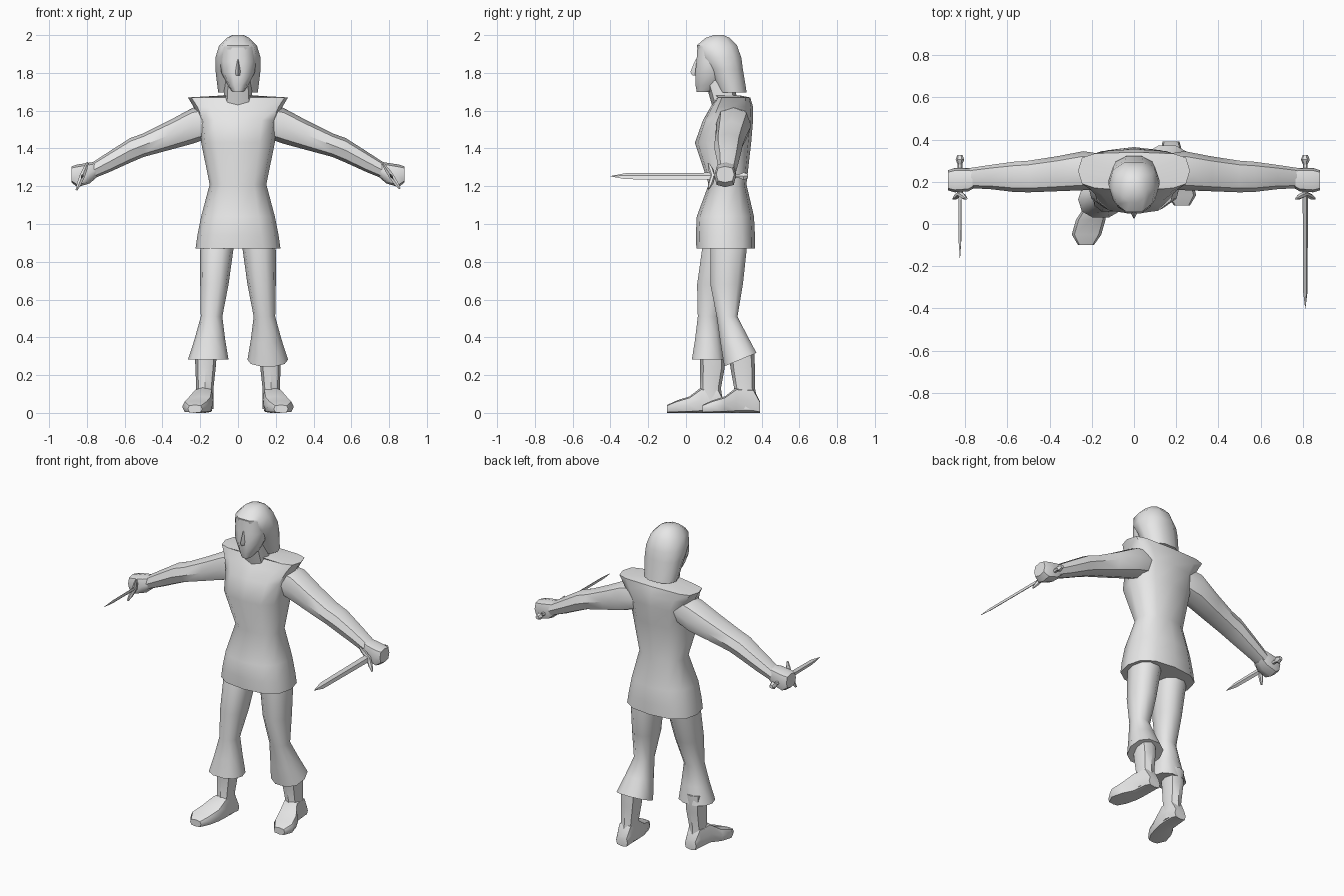
import bpy, bmesh, math
from mathutils import Vector

grey = bpy.data.materials.new("light grey")
grey.diffuse_color = (0.8, 0.8, 0.8, 1)


def ring(axis, n, t, a0, a1, b0, b1, power=2.3, tilt=0.0):
    """Rounded section across an axis; tilt shifts it along the axis from b0 to b1."""
    points = []
    for i in range(n):
        ang = 2 * math.pi * i / n
        c, s = math.cos(ang), math.sin(ang)
        c = math.copysign(abs(c) ** (2 / power), c) if abs(c) > 1e-6 else 0
        s = math.copysign(abs(s) ** (2 / power), s) if abs(s) > 1e-6 else 0
        a = (a0 + a1) / 2 + c * (a1 - a0) / 2
        b = (b0 + b1) / 2 + s * (b1 - b0) / 2
        p = [a, b]
        p.insert(axis, t + tilt * s)
        points.append(Vector(p))
    return points


def loft(name, axis, sections, n=10, smooth=45):
    bm = bmesh.new()
    rings = [[bm.verts.new(p) for p in ring(axis, n, *s)] for s in sections]
    for r, q in zip(rings, rings[1:]):
        for i in range(n):
            j = (i + 1) % n
            bm.faces.new((r[i], r[j], q[j], q[i]))
    bm.faces.new(rings[0])
    bm.faces.new(rings[-1])
    bmesh.ops.recalc_face_normals(bm, faces=bm.faces)
    mesh = bpy.data.meshes.new(name)
    bm.to_mesh(mesh)
    bm.free()
    mesh.materials.append(grey)
    ob = bpy.data.objects.new(name, mesh)
    bpy.context.collection.objects.link(ob)
    bpy.ops.object.select_all(action='DESELECT')
    ob.select_set(True)
    bpy.context.view_layer.objects.active = ob
    bpy.ops.object.shade_smooth_by_angle(angle=math.radians(smooth))
    return ob


def sided(s, a0, a1):
    """Mirror a left-right range for side s."""
    return (a0, a1) if s > 0 else (-a1, -a0)


# Tunic with flared shoulders and skirt
loft("tunic", 2, [
    (0.87, -0.225, 0.225, 0.055, 0.365, 2.6),
    (0.94, -0.215, 0.215, 0.052, 0.365, 2.5),
    (1.04, -0.195, 0.195, 0.057, 0.36, 2.4),
    (1.21, -0.15, 0.15, 0.12, 0.32, 2.4),
    (1.43, -0.195, 0.195, 0.047, 0.345, 2.6),
    (1.55, -0.205, 0.205, 0.09, 0.355, 2.8),
    (1.62, -0.235, 0.235, 0.13, 0.355, 3.2),
    (1.67, -0.265, 0.265, 0.165, 0.34, 4.0),
    (1.68, -0.09, 0.09, 0.15, 0.29, 2.3)], n=12)

# Neck, face and nose
loft("neck", 2, [(1.62, -0.08, 0.08, 0.14, 0.28), (1.76, -0.07, 0.07, 0.10, 0.25)], n=8)
loft("face", 2, [
    (1.70, -0.03, 0.03, 0.055, 0.14),
    (1.735, -0.055, 0.055, 0.047, 0.2),
    (1.80, -0.088, 0.088, 0.045, 0.22),
    (1.86, -0.095, 0.095, 0.052, 0.22),
    (1.94, -0.09, 0.09, 0.057, 0.22)])
loft("nose", 2, [
    (1.785, -0.018, 0.018, 0.035, 0.09),
    (1.805, -0.018, 0.018, 0.023, 0.09),
    (1.87, -0.006, 0.006, 0.05, 0.08)], n=4)

# Shoulder-length hair
loft("hair", 2, [
    (1.695, -0.105, 0.105, 0.17, 0.325, 2.2),
    (1.82, -0.12, 0.12, 0.115, 0.305, 2.3),
    (1.88, -0.12, 0.12, 0.07, 0.298, 2.3),
    (1.945, -0.10, 0.10, 0.052, 0.275, 2.3),
    (1.985, -0.06, 0.06, 0.10, 0.235),
    (2.0, -0.03, 0.03, 0.145, 0.20)])

# Limbs for each side; the right leg (s > 0) is set further back
for s, side in ((-1, "left"), (1, "right")):
    k = 1 if s > 0 else 0

    loft(side + "_arm", 0, [
        (s * 0.14, 0.16, 0.33, 1.46, 1.63),
        (s * 0.24, 0.16, 0.345, 1.425, 1.615),
        (s * 0.37, 0.155, 0.32, 1.39, 1.545),
        (s * 0.50, 0.15, 0.30, 1.355, 1.48),
        (s * 0.57, 0.152, 0.295, 1.325, 1.455),
        (s * 0.68, 0.165, 0.28, 1.275, 1.385),
        (s * 0.78, 0.17, 0.265, 1.235, 1.32)], n=8)
    loft(side + "_hand", 0, [
        (s * 0.75, 0.175, 0.26, 1.245, 1.33),
        (s * 0.785, 0.155, 0.265, 1.215, 1.325, 3),
        (s * 0.85, 0.15, 0.265, 1.195, 1.315, 3),
        (s * 0.882, 0.16, 0.255, 1.22, 1.305, 3)], n=8)

    def leg_row(z, x0, x1, y0, y1, dy, tilt=0.0):
        return (z, *sided(s, x0, x1), y0 + k * dy, y1 + k * dy, 2.3, k * tilt)

    loft(side + "_trouser_leg", 2, [
        leg_row(0.95, 0.02, 0.19, 0.10, 0.30, 0.02),
        leg_row(0.86, 0.025, 0.20, 0.08, 0.28, 0.045),
        leg_row(0.68, 0.05, 0.20, 0.055, 0.235, 0.07),
        leg_row(0.51, 0.083, 0.197, 0.06, 0.175, 0.10),
        leg_row(0.39, 0.068, 0.23, 0.045, 0.19, 0.135, 0.025),
        leg_row(0.282, 0.05, 0.265, 0.027, 0.205, 0.172, 0.037)])
    loft(side + "_boot_shaft", 2, [
        leg_row(0.34, 0.11, 0.232, 0.07, 0.205, 0.155),
        leg_row(0.24, 0.118, 0.225, 0.075, 0.205, 0.16),
        leg_row(0.13, 0.13, 0.222, 0.075, 0.185, 0.18),
        leg_row(0.02, 0.13, 0.225, 0.05, 0.20, 0.19)], n=8)
    foot = [(0.205, 0.135, 0.215, 0.06), (0.17, 0.13, 0.225, 0.13),
            (0.08, 0.13, 0.235, 0.135), (0.02, 0.135, 0.275, 0.088),
            (-0.05, 0.155, 0.295, 0.065), (-0.10, 0.19, 0.265, 0.042)]
    loft(side + "_foot", 1, [
        (y + k * 0.187, *sided(s, x0, x1), 0.0, top, 3.5)
        for y, x0, x1, top in foot], n=8)

# Sword and dagger: blade, curved guard, grip and pommel along y
for name, x, turn, tip, half in (("sword", 0.812, 56, -0.40, 0.0225),
                                 ("dagger", -0.825, -68, -0.16, 0.017)):
    parts = [
        loft(name + "_blade", 1, [
            (tip, -0.001, 0.001, -0.001, 0.001, 2),
            (tip + 0.08, -half * 0.85, half * 0.85, -0.007, 0.007, 2),
            (0.15, -half, half, -0.008, 0.008, 2)], n=4, smooth=20),
        loft(name + "_guard", 0, [
            (-0.08, 0.115, 0.125, -0.006, 0.006, 2),
            (-0.045, 0.117, 0.145, -0.013, 0.013, 2),
            (0.0, 0.13, 0.155, -0.016, 0.016, 2),
            (0.045, 0.117, 0.145, -0.013, 0.013, 2),
            (0.08, 0.115, 0.125, -0.006, 0.006, 2)], n=6),
        loft(name + "_grip", 1, [
            (0.14, -0.014, 0.014, -0.014, 0.014, 2),
            (0.29, -0.011, 0.011, -0.011, 0.011, 2)], n=6),
        loft(name + "_pommel", 1, [
            (0.28, -0.01, 0.01, -0.01, 0.01, 2),
            (0.305, -0.024, 0.024, -0.02, 0.02, 2),
            (0.328, -0.012, 0.012, -0.012, 0.012, 2)], n=6)]
    for ob in parts:
        ob.location = (x, 0, 1.253)
        ob.rotation_euler = (0, math.radians(turn), 0)
